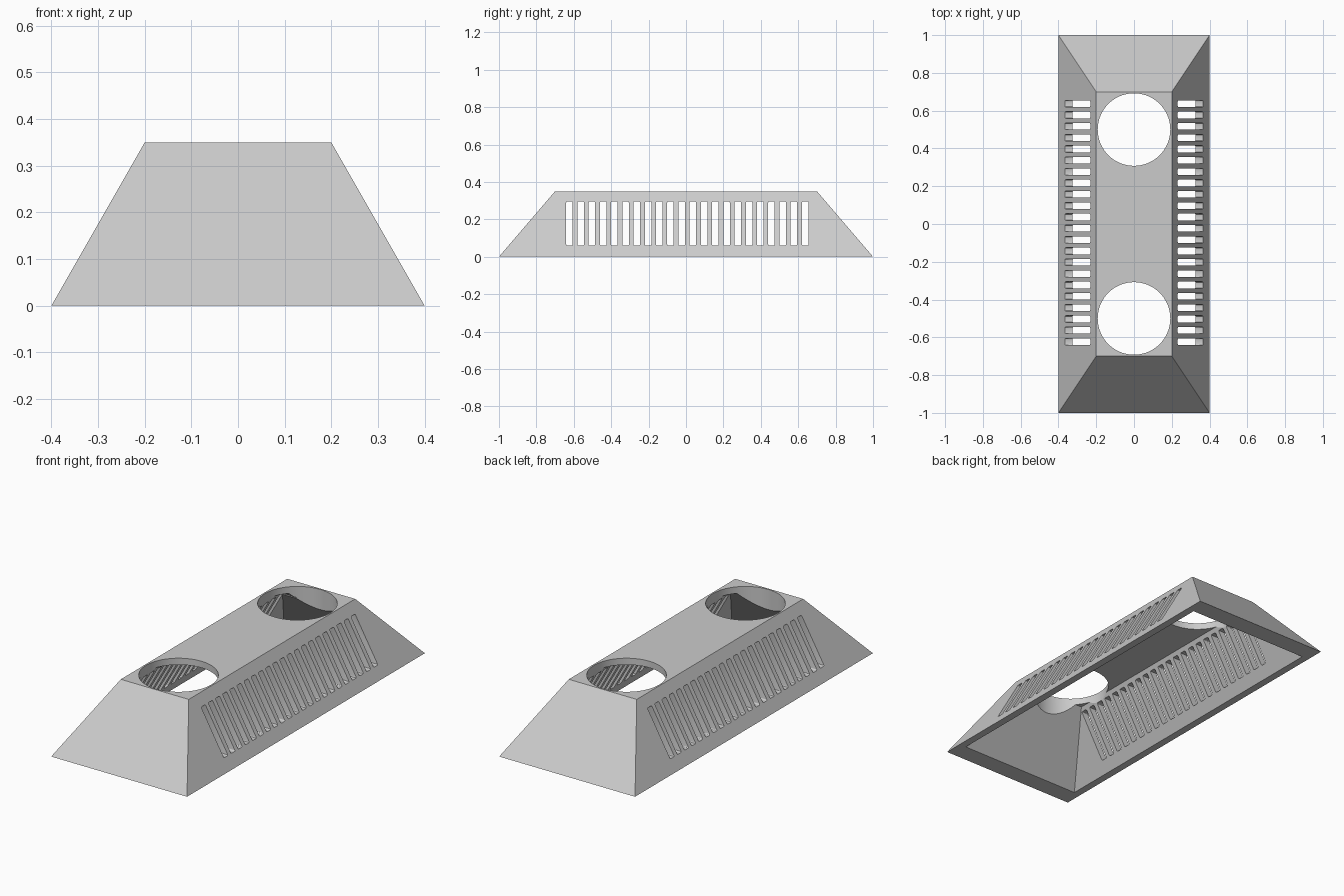
import bpy, bmesh, math
from mathutils import Matrix, Vector

if "Cube" in bpy.data.objects:
    bpy.data.objects.remove(bpy.data.objects["Cube"])

HALF_X, HALF_Y, HEIGHT = 0.4, 1.0, 0.35
TOP_X, TOP_Y = 0.2, 0.7
INNER = 0.9                      # cavity is a scaled copy of the outside
HOLE_R, HOLE_Y = 0.192, 0.5
SLOTS, SLOT_START, SLOT_STEP = 22, -0.623, 0.06
SLOT_W, SLOT_LOW, SLOT_HIGH = 0.035, 0.06, 0.295

grey = bpy.data.materials.new("plain grey")
grey.use_nodes = True
colour = (0.6, 0.6, 0.6, 1)
grey.diffuse_color = colour
grey.node_tree.nodes["Principled BSDF"].inputs["Base Color"].default_value = colour


def make_object(name, bm):
    bmesh.ops.recalc_face_normals(bm, faces=bm.faces)
    mesh = bpy.data.meshes.new(name)
    bm.to_mesh(mesh)
    bm.free()
    mesh.materials.append(grey)
    obj = bpy.data.objects.new(name, mesh)
    bpy.context.collection.objects.link(obj)
    return obj


def add_frustum(bm, scale):
    """Rectangular block with four sloping sides and an open base."""
    rings = []
    for x, y, z in ((HALF_X, HALF_Y, 0), (TOP_X, TOP_Y, HEIGHT)):
        rings.append([bm.verts.new(Vector((sx * x, sy * y, z)) * scale)
                      for sx, sy in ((-1, -1), (1, -1), (1, 1), (-1, 1))])
    low, high = rings
    for i in range(4):
        j = (i + 1) % 4
        bm.faces.new((low[i], low[j], high[j], high[i]))
    bm.faces.new(high)
    return low


# Hollow sloping shell, joined by a flat rim at the base
bm = bmesh.new()
outer = add_frustum(bm, 1.0)
inner = add_frustum(bm, INNER)
for i in range(4):
    j = (i + 1) % 4
    bm.faces.new((outer[i], outer[j], inner[j], inner[i]))
housing = make_object("vented_housing", bm)

# Round openings in the top
bm = bmesh.new()
for y in (-HOLE_Y, HOLE_Y):
    bmesh.ops.create_cone(bm, cap_ends=True, segments=96, radius1=HOLE_R, radius2=HOLE_R,
                          depth=1.0, matrix=Matrix.Translation((0, y, 0.3)))
hole_cutter = make_object("hole_cutter", bm)

# Row of slots running through both long sides, with softened corners
bm = bmesh.new()
for i in range(SLOTS):
    place = Matrix.Translation((0, SLOT_START + i * SLOT_STEP, (SLOT_LOW + SLOT_HIGH) / 2))
    size = Matrix.Diagonal((1.0, SLOT_W, SLOT_HIGH - SLOT_LOW, 1))
    bmesh.ops.create_cube(bm, size=1.0, matrix=place @ size)
long_edges = [e for e in bm.edges if abs(e.verts[0].co.x - e.verts[1].co.x) > 0.5]
bmesh.ops.bevel(bm, geom=long_edges, offset=0.006, segments=3, profile=0.5, affect='EDGES')
slot_cutter = make_object("slot_cutter", bm)

# Cut the openings and discard the cutters
bpy.context.view_layer.objects.active = housing
for cutter in (hole_cutter, slot_cutter):
    cutter.hide_render = True
    mod = housing.modifiers.new(cutter.name, 'BOOLEAN')
    mod.operation = 'DIFFERENCE'
    mod.solver = 'EXACT'
    mod.object = cutter
    bpy.ops.object.modifier_apply(modifier=mod.name)
    bpy.data.objects.remove(cutter)

bpy.ops.object.select_all(action='DESELECT')
housing.select_set(True)
bpy.ops.object.shade_smooth_by_angle(angle=math.radians(30))
